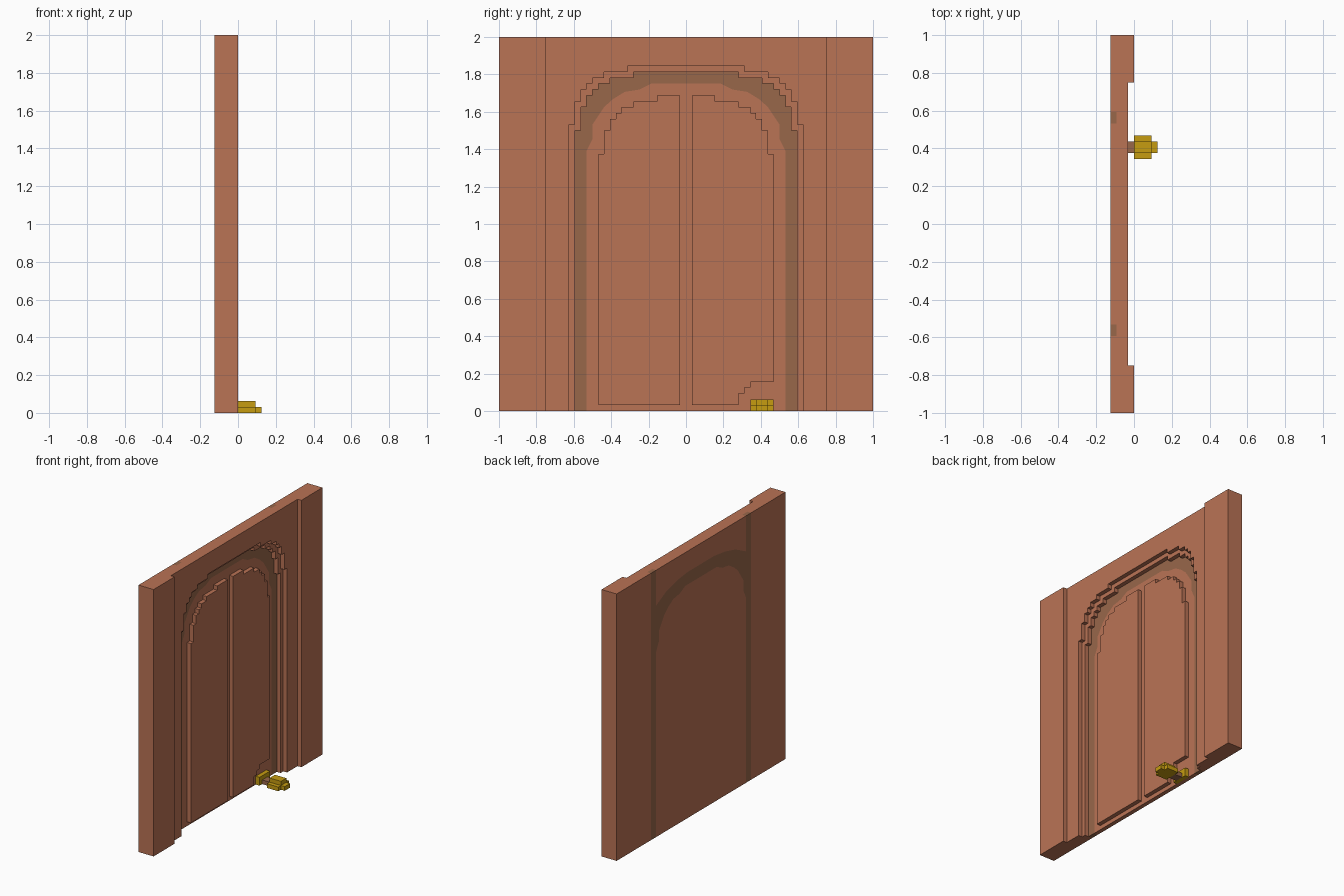
import bpy
import bmesh

if "Cube" in bpy.data.objects:
    bpy.data.objects.remove(bpy.data.objects["Cube"], do_unlink=True)

U = 1 / 32  # grid step of the stepped relief


def material(name, rgb):
    lin = [((c / 255 + 0.055) / 1.055) ** 2.4 for c in rgb] + [1]
    m = bpy.data.materials.new(name)
    m.use_nodes = True
    m.diffuse_color = lin
    bsdf = m.node_tree.nodes["Principled BSDF"]
    bsdf.inputs["Base Color"].default_value = lin
    bsdf.inputs["Roughness"].default_value = 0.9
    return m


CLAY = material("terracotta", (186, 115, 85))
BROWN = material("dull_brown", (152, 103, 74))
GOLD = material("gold", (198, 156, 17))


def slab(name, outline, x0, x1, mat):
    """Extrude a (y, z) outline along x; all values in grid steps."""
    bm = bmesh.new()
    face = bm.faces.new([bm.verts.new((x0 * U, y * U, z * U)) for y, z in outline])
    new = bmesh.ops.extrude_face_region(bm, geom=[face])["geom"]
    bmesh.ops.translate(bm, vec=((x1 - x0) * U, 0, 0),
                        verts=[g for g in new if isinstance(g, bmesh.types.BMVert)])
    bmesh.ops.recalc_face_normals(bm, faces=bm.faces)
    mesh = bpy.data.meshes.new(name)
    bm.to_mesh(mesh)
    bm.free()
    mesh.materials.append(mat)
    ob = bpy.data.objects.new(name, mesh)
    bpy.context.collection.objects.link(ob)
    return ob


def box(name, y0, y1, z0, z1, x0, x1, mat):
    return slab(name, [(y0, z0), (y1, z0), (y1, z1), (y0, z1)], x0, x1, mat)


def mirror(pts):
    """Half outline on +y, completed over the middle to -y."""
    return pts + [(-y, z) for y, z in reversed(pts)]


def stairs(levels, z0):
    """Stepped half arch from (half width, top) pairs."""
    pts, z = [], z0
    for w, top in levels:
        pts += [(w, z), (w, top)]
        z = top
    return pts


def wall_with_opening(name, half_opening, x0, x1):
    outline = [(-32, 0), (-32, 64), (32, 64), (32, 0)] + mirror(half_opening)
    return slab(name, outline, x0, x1, CLAY)


# Back layer: brown frame, door field, spandrel and outer sides
inner = [(17, 0), (17, 44.5), (16, 46.5), (16, 49), (15, 50.5), (14, 52),
         (12.6, 53.3), (10.5, 54.6), (8, 55), (6, 56)]
outer = [(17, 55.5), (15, 56.5), (13, 57.5), (9, 58.5), (5, 59)]
frame = [(19, 0), (19, 64), (17, 64)] + outer
slab("door_frame", mirror(frame) + list(reversed(mirror(inner))), -4, -3, BROWN)
slab("door_field", mirror(inner), -4, -3, CLAY)
slab("spandrel", mirror([(17, 64)] + outer), -4, -3, CLAY)
for s, side in ((1, "left"), (-1, "right")):
    box("back_wall_" + side, s * 19, s * 32, 0, 64, -4, -3, CLAY)

# Two stepped wall layers around the arched recess
arch = [(20, 49), (19, 53), (18, 55), (17, 56), (16, 57), (14, 58), (10, 59)]
wall_with_opening("inner_arch_wall", stairs([(w - 1, t - 1) for w, t in arch], 0), -3, -2)
wall_with_opening("outer_arch_wall", stairs(arch, 0), -2, -1)

# Pillars at both ends
for s, side in ((1, "left"), (-1, "right")):
    box("pillar_" + side, s * 24, s * 32, 0, 64, -1, 0, CLAY)

# Raised door panels; one has its lower corner cut away for the knob
top = [(15, 44), (14, 48), (13, 50), (12, 51), (11, 52), (9, 53), (5, 54)]
plain = [(1, 1)] + stairs(top, 1) + [(1, 54)]
notched = [(1, 1), (9, 1), (9, 3), (10, 3), (10, 4), (11, 4), (11, 5)] \
    + stairs(top, 5) + [(1, 54)]
slab("door_panel_right", [(-y, z) for y, z in plain], -3, -2, CLAY)
slab("door_panel_left", notched, -3, -2, CLAY)

# Knob: back plate, shaft, stepped grip and tip
box("knob_plate", 11, 15, 0, 2, -3, -2, GOLD)
box("knob_shaft", 12, 14, 0, 1, -2, 0, BROWN)
grip = [(11, 0), (15, 0), (15, 1), (14, 1), (14, 2), (12, 2), (12, 1), (11, 1)]
slab("knob_grip", grip, 0, 3, GOLD)
box("knob_tip", 12, 14, 0, 1, 3, 4, GOLD)
